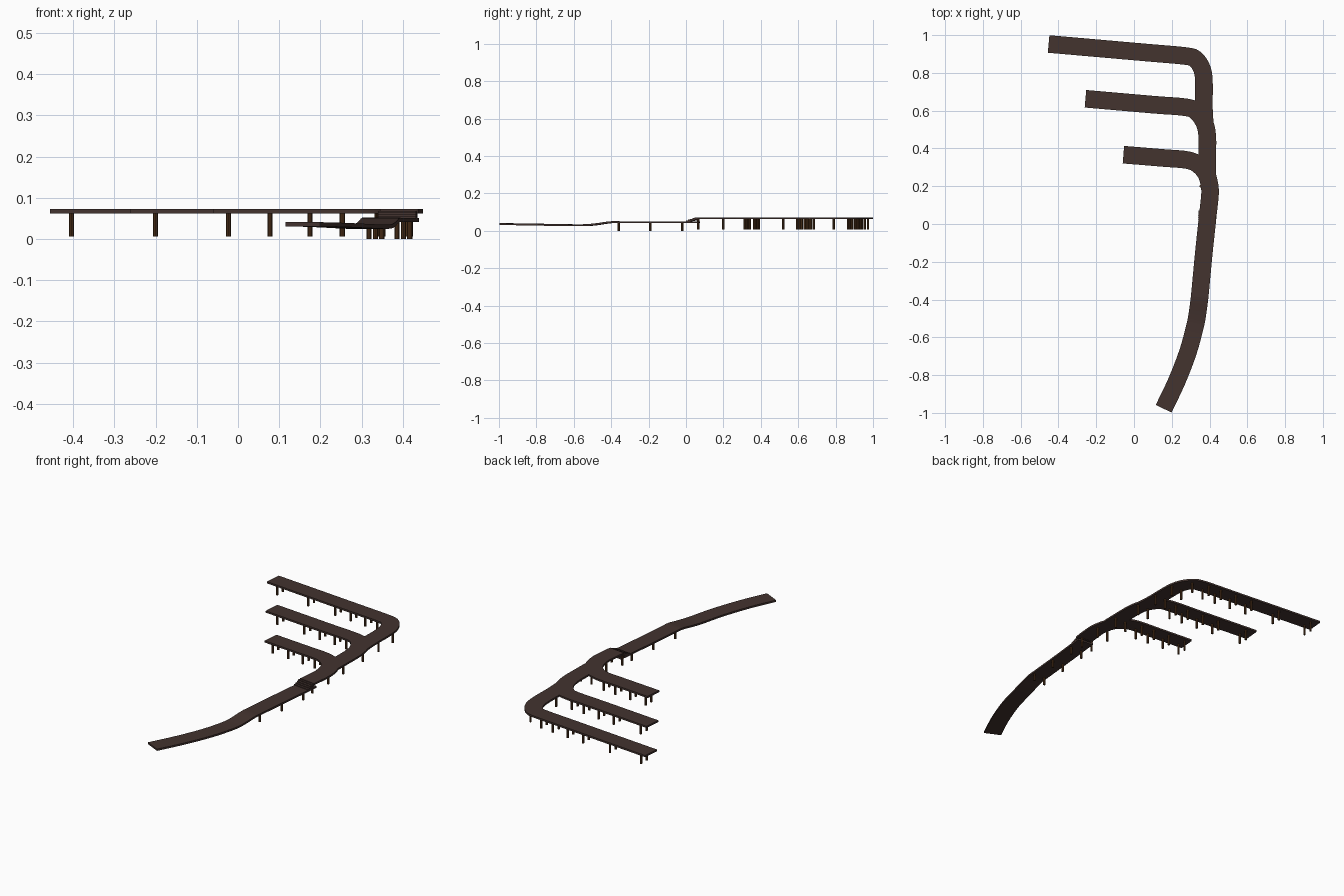
import bpy, bmesh, math
from mathutils import Vector

if "Cube" in bpy.data.objects:
    bpy.data.objects.remove(bpy.data.objects["Cube"])


def material(name, col):
    m = bpy.data.materials.new(name)
    m.diffuse_color = (*col, 1)
    m.use_nodes = True
    m.node_tree.nodes["Principled BSDF"].inputs["Base Color"].default_value = m.diffuse_color
    return m


DECK = material("dark_planks", (0.056, 0.033, 0.028))
POST = material("brown_posts", (0.085, 0.035, 0.012))
TOP, MID, THICK, WIDTH = 0.0725, 0.051, 0.01, 0.093


def finish(name, bm, mat):
    bmesh.ops.recalc_face_normals(bm, faces=bm.faces)
    me = bpy.data.meshes.new(name)
    bm.to_mesh(me)
    bm.free()
    me.materials.append(mat)
    ob = bpy.data.objects.new(name, me)
    bpy.context.collection.objects.link(ob)
    return ob


def smooth(points, n=4):
    """Catmull-Rom interpolation through the control points."""
    p = [Vector(q) for q in points]
    p = [2 * p[0] - p[1]] + p + [2 * p[-1] - p[-2]]
    out = []
    for a, b, c, d in zip(p, p[1:], p[2:], p[3:]):
        for i in range(n):
            t = i / n
            out.append(0.5 * (2 * b + (c - a) * t + (2 * a - 5 * b + 4 * c - d) * t * t
                              + (3 * b - a - 3 * c + d) * t ** 3))
    return out + [p[-2]]


def walkway(name, pts, width=WIDTH, thick=THICK):
    """Slab swept along a centre line on the deck's top surface."""
    bm = bmesh.new()
    rings = []
    for i, p in enumerate(pts):
        d = pts[min(i + 1, len(pts) - 1)] - pts[max(i - 1, 0)]
        side = Vector((d.y, -d.x, 0)).normalized() * width / 2
        down = Vector((0, 0, -thick))
        rings.append([bm.verts.new(v) for v in
                      (p - side, p + side, p + side + down, p - side + down)])
    for a, b in zip(rings, rings[1:]):
        for j in range(4):
            k = (j + 1) % 4
            bm.faces.new((a[j], a[k], b[k], b[j]))
    bm.faces.new(rings[0])
    bm.faces.new(rings[-1][::-1])
    return finish(name, bm, DECK)


def flat(*xy):
    return [(x, y, TOP) for x, y in xy]


# Ramp from the shore, then the level lower walkway
ramp = [(0.157, -0.978, 0.041), (0.225, -0.835, 0.039), (0.285, -0.68, 0.036),
        (0.322, -0.545, 0.035), (0.335, -0.48, 0.040), (0.346, -0.40, MID),
        (0.352, -0.34, MID), (0.370, -0.15, MID), (0.386, 0.0, MID), (0.393, 0.07, MID)]
walkway("lower_walkway", smooth(ramp))

# Short flight of steps to the upper level
for i in range(4):
    z = MID + (i + 1) * (TOP - MID) / 5
    y = 0.004 + i * 0.012
    walkway(f"step_{i + 1}", [Vector((0.386, y, z)), Vector((0.389, y + 0.026, z))], WIDTH, 0.008)

# Upper walkway: three legs, each bending into a finger pier
legs = {
    "near_pier": [(0.391, 0.05), (0.400, 0.13), (0.402, 0.19), (0.385, 0.26),
                  (0.345, 0.31), (0.285, 0.338), (0.15, 0.350), (-0.056, 0.367)],
    "middle_pier": [(0.386, 0.25), (0.388, 0.36), (0.388, 0.46), (0.375, 0.53),
                    (0.335, 0.59), (0.28, 0.617), (0.10, 0.632), (-0.257, 0.663)],
    "far_pier": [(0.374, 0.54), (0.370, 0.62), (0.370, 0.76), (0.358, 0.825),
                 (0.326, 0.872), (0.275, 0.889), (0.05, 0.909), (-0.452, 0.953)],
}
for name, pts in legs.items():
    walkway(name, smooth(flat(*pts)))


def posts(name, places):
    """Round piles given as (x, y, bottom, top)."""
    bm = bmesh.new()
    for x, y, lo, hi in places:
        ret = bmesh.ops.create_cone(bm, cap_ends=True, segments=10, radius1=0.0065,
                                    radius2=0.0065, depth=hi - lo)
        bmesh.ops.translate(bm, verts=ret["verts"], vec=(x, y, (lo + hi) / 2))
    return finish(name, bm, POST)


# Pairs of piles under the walkway
posts("lower_posts", [(x + s * 0.034, y, 0, 0.045) for s in (-1, 1)
                      for x, y in ((0.352, -0.36), (0.368, -0.19), (0.383, -0.02))])
posts("upper_posts", [(x + s * 0.033, y, 0.006, 0.066) for s in (-1, 1)
                      for x, y in ((0.381, 0.065), (0.385, 0.20), (0.378, 0.34),
                                   (0.374, 0.52), (0.372, 0.66), (0.370, 0.79))])

# Pairs of piles under the finger piers, on shared x positions
xs = (-0.404, -0.2, -0.023, 0.078, 0.175, 0.253)
for name, y0, first in (("near", 0.362, 2), ("middle", 0.641, 1), ("far", 0.913, 0)):
    posts(name + "_pier_posts", [(x, y0 - 0.087 * x + s * 0.025, 0.006, 0.066)
                                 for x in xs[first:] for s in (-1, 1)])
posts("corner_post", [(0.34, 0.885, 0.006, 0.066)])
